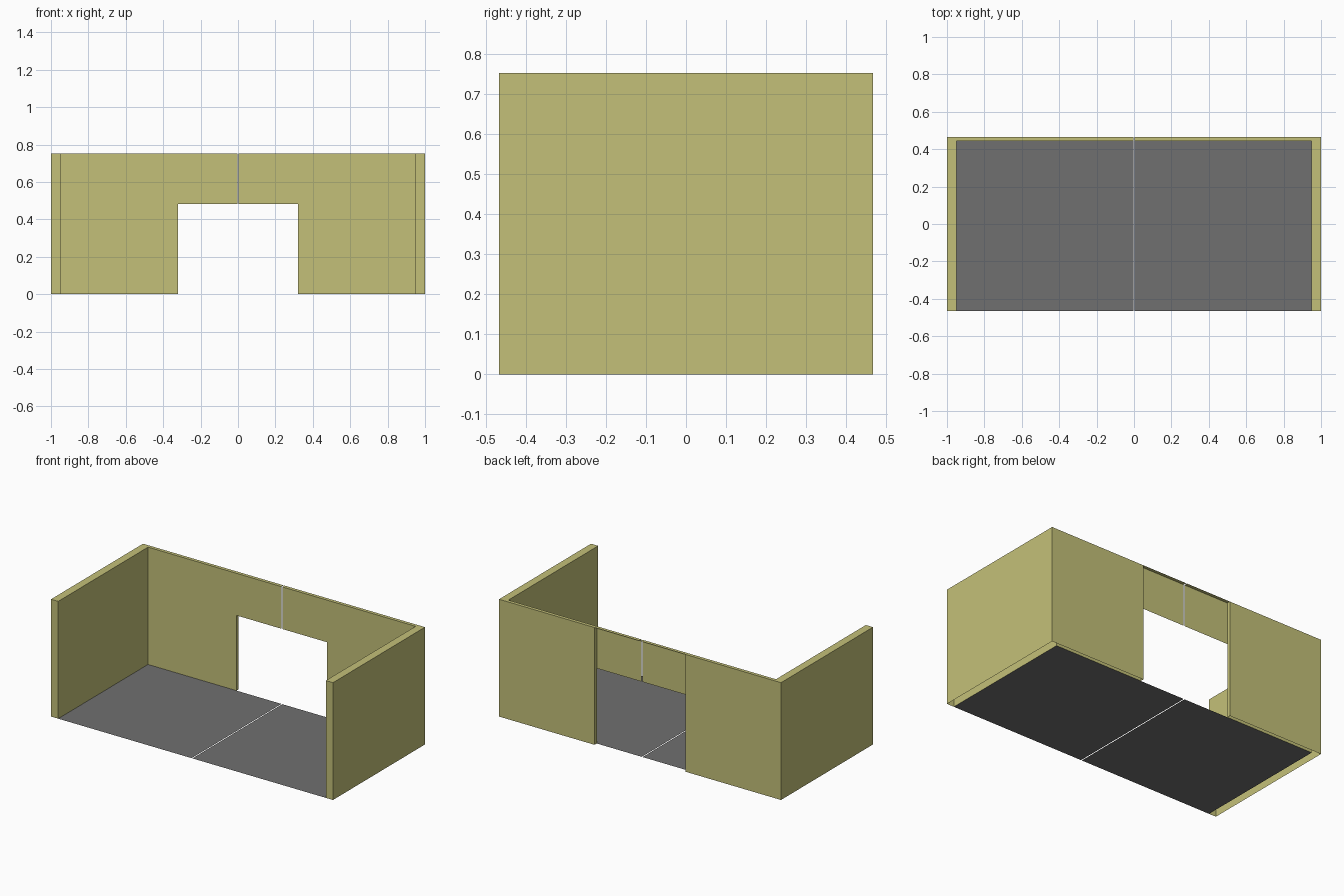
import bpy, bmesh

if "Cube" in bpy.data.objects:
    bpy.data.objects.remove(bpy.data.objects["Cube"])

W, D, H = 1.0, 0.466, 0.752      # half width, half depth, height
XI, YI = 0.949, 0.444            # inner wall planes
OPEN_X, OPEN_Z = 0.322, 0.482    # doorway half width and height
GAP = 0.003                      # half of the seam between the two halves


def material(name, color):
    m = bpy.data.materials.new(name)
    m.diffuse_color = color
    m.use_nodes = True
    m.node_tree.nodes["Principled BSDF"].inputs["Base Color"].default_value = m.diffuse_color
    return m


def mirrored_part(name, faces, mat):
    """Make right-half shell from face outlines, mirrored to the left."""
    bm = bmesh.new()
    for f in faces:
        bm.faces.new([bm.verts.new(p) for p in f])
    bmesh.ops.remove_doubles(bm, verts=bm.verts, dist=1e-5)
    me = bpy.data.meshes.new(name)
    bm.to_mesh(me)
    bm.free()
    ob = bpy.data.objects.new(name, me)
    bpy.context.collection.objects.link(ob)
    me.materials.append(mat)
    mod = ob.modifiers.new("mirror", 'MIRROR')
    mod.use_mirror_merge = False
    return ob


plaster = material("plaster", (0.55, 0.53, 0.19, 1))
dark = material("floor_grey", (0.16, 0.16, 0.16, 1))

# Walls: L-shaped plan raised into an open-bottomed shell with a top cap
plan = [(OPEN_X, YI), (XI, YI), (XI, -D), (W, -D), (W, D), (OPEN_X, D)]
faces = [[(x, y, H) for x, y in plan]]
for (ax, ay), (bx, by) in zip(plan, plan[1:] + plan[:1]):
    faces.append([(ax, ay, 0), (bx, by, 0), (bx, by, H), (ax, ay, H)])
mirrored_part("walls", faces, plaster)

# Lintel: inner face and top strip over the doorway
mirrored_part("lintel", [
    [(GAP, YI, OPEN_Z), (OPEN_X, YI, OPEN_Z), (OPEN_X, YI, H), (GAP, YI, H)],
    [(GAP, YI, H), (OPEN_X, YI, H), (OPEN_X, D, H), (GAP, D, H)],
], plaster)

# Floor: one flat sheet per half
mirrored_part("floor", [
    [(GAP, -D, 0), (XI, -D, 0), (XI, YI, 0), (GAP, YI, 0)],
], dark)
